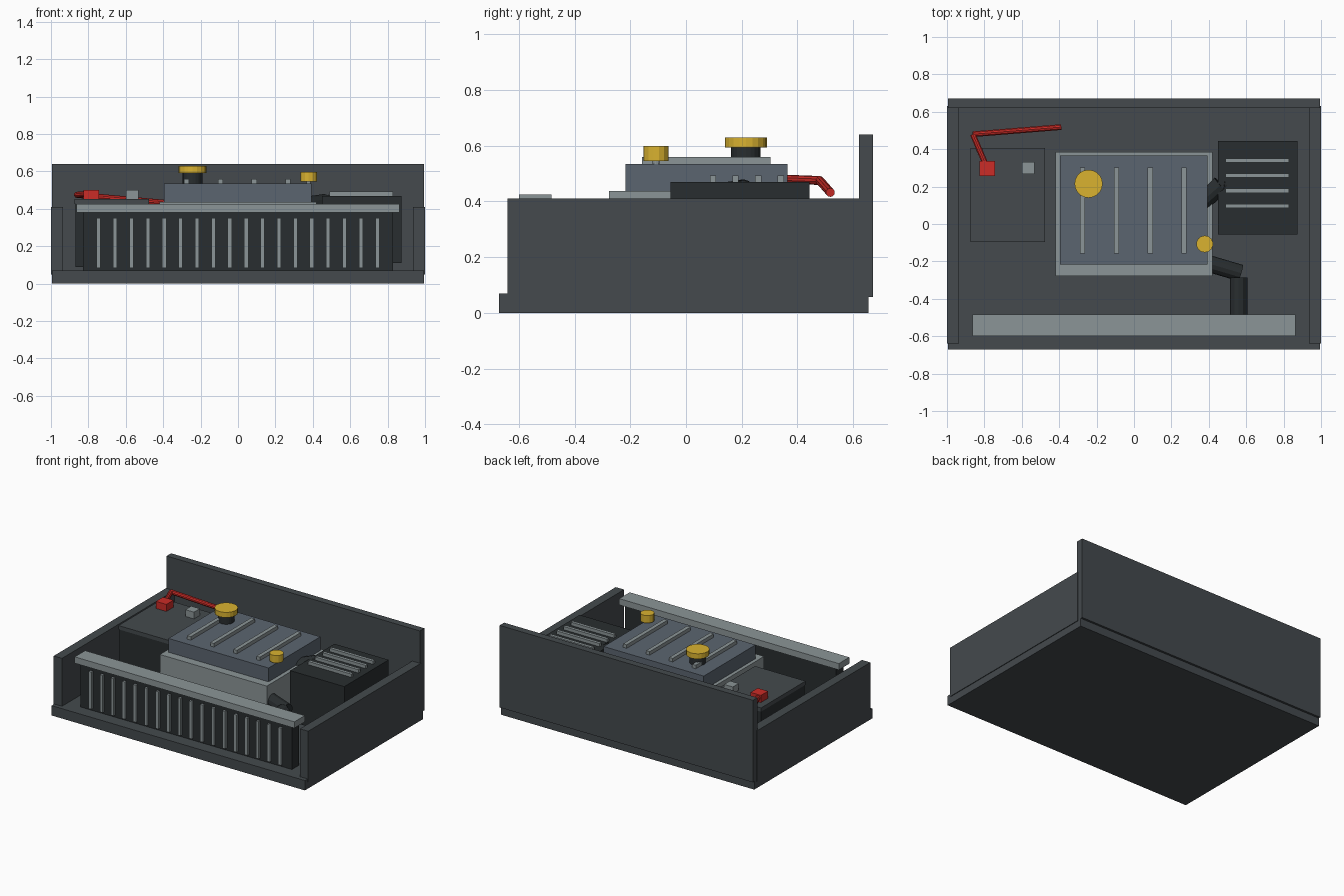
import bpy
from mathutils import Vector

if "Cube" in bpy.data.objects:
    bpy.data.objects.remove(bpy.data.objects["Cube"])


def paint(name, rgb):
    m = bpy.data.materials.new(name)
    m.diffuse_color = (*rgb, 1)
    m.use_nodes = True
    m.node_tree.nodes["Principled BSDF"].inputs["Base Color"].default_value = m.diffuse_color
    return m


CHARCOAL = paint("charcoal", (0.058, 0.068, 0.075))
BLACK = paint("black", (0.022, 0.027, 0.029))
STEEL = paint("steel", (0.26, 0.30, 0.31))
SLATE = paint("slate", (0.105, 0.13, 0.16))
YELLOW = paint("yellow", (0.70, 0.45, 0.03))
RED = paint("red", (0.60, 0.025, 0.02))


def finish(name, mat):
    o = bpy.context.object
    o.name = name
    o.data.materials.append(mat)
    return o


def box(name, x, y, z, mat):
    """Box from (min, max) pairs on each axis."""
    bpy.ops.mesh.primitive_cube_add(size=1, location=[(a + b) / 2 for a, b in (x, y, z)])
    o = finish(name, mat)
    o.scale = [b - a for a, b in (x, y, z)]
    return o


def rod(name, a, b, r, mat, sides=12):
    """Cylinder between two points."""
    a, b = Vector(a), Vector(b)
    bpy.ops.mesh.primitive_cylinder_add(vertices=sides, radius=r, depth=(b - a).length,
                                        location=(a + b) / 2)
    o = finish(name, mat)
    o.rotation_euler = (b - a).to_track_quat('Z', 'Y').to_euler()
    return o


def hose(name, pts, r, mat, sides=12):
    for i, (a, b) in enumerate(zip(pts, pts[1:])):
        rod(f"{name}_{i + 1}", a, b, r, mat, sides)


# Engine bay tray
box("bay_floor", (-0.995, 0.995), (-0.67, 0.655), (0, 0.07), CHARCOAL)
box("firewall", (-0.995, 0.995), (0.62, 0.67), (0.057, 0.64), CHARCOAL)
for side, s in (("left", -1), ("right", 1)):
    box(f"{side}_bay_wall", sorted((s * 0.935, s * 1.0)), (-0.64, 0.63), (0.05, 0.41), CHARCOAL)

# Radiator with fins and top bar
box("radiator_core", (-0.83, 0.83), (-0.58, -0.50), (0.07, 0.385), BLACK)
box("radiator_top_bar", (-0.863, 0.863), (-0.60, -0.483), (0.38, 0.425), STEEL)
for i in range(18):
    x = -0.745 + i * 1.49 / 17
    box(f"radiator_fin_{i + 1}", (x - 0.011, x + 0.011), (-0.597, -0.57), (0.085, 0.35), STEEL)

# Engine block, cover and ribs
box("engine_block", (-0.42, 0.42), (-0.277, 0.385), (0.08, 0.437), STEEL)
box("engine_cover", (-0.395, 0.392), (-0.217, 0.365), (0.42, 0.535), SLATE)
for i in range(4):
    x = -0.275 + i * 0.181
    box(f"cover_rib_{i + 1}", (x - 0.014, x + 0.014), (-0.157, 0.303), (0.53, 0.56), STEEL)

# Oil filler and dipstick
rod("oil_filler_neck", (-0.243, 0.215, 0.53), (-0.243, 0.215, 0.60), 0.053, BLACK, 20)
rod("oil_filler_cap", (-0.243, 0.215, 0.593), (-0.243, 0.215, 0.63), 0.075, YELLOW, 20)
rod("dipstick_tube", (0.378, -0.107, 0.43), (0.378, -0.107, 0.56), 0.0125, STEEL)
rod("dipstick_cap", (0.378, -0.107, 0.545), (0.378, -0.107, 0.598), 0.045, YELLOW, 14)

# Battery, terminals and cable
box("battery_body", (-0.868, -0.48), (-0.09, 0.40), (0.09, 0.43), BLACK)
box("battery_lid", (-0.873, -0.475), (-0.095, 0.405), (0.425, 0.452), CHARCOAL)
box("positive_terminal", (-0.825, -0.743), (0.257, 0.337), (0.45, 0.502), RED)
box("negative_terminal", (-0.60, -0.532), (0.266, 0.332), (0.45, 0.50), STEEL)
hose("battery_cable", [(-0.785, 0.30, 0.482), (-0.862, 0.48, 0.475), (-0.39, 0.518, 0.432)],
     0.016, RED, 10)

# Air filter box with vent slats
box("air_box", (0.448, 0.874), (-0.055, 0.443), (0.11, 0.47), BLACK)
for i in range(4):
    y = 0.097 + i * 0.081
    box(f"air_box_slat_{i + 1}", (0.49, 0.83), (y - 0.011, y + 0.011), (0.465, 0.493), STEEL)

# Intake duct and coolant hose
hose("intake_duct", [(0.33, 0.09, 0.41), (0.465, 0.21, 0.43), (0.58, 0.19, 0.38)], 0.05, BLACK)
hose("coolant_hose", [(0.56, -0.50, 0.30), (0.56, -0.285, 0.30)], 0.048, BLACK)
rod("coolant_hose_elbow", (0.57, -0.262, 0.30), (0.36, -0.20, 0.32), 0.045, BLACK)
